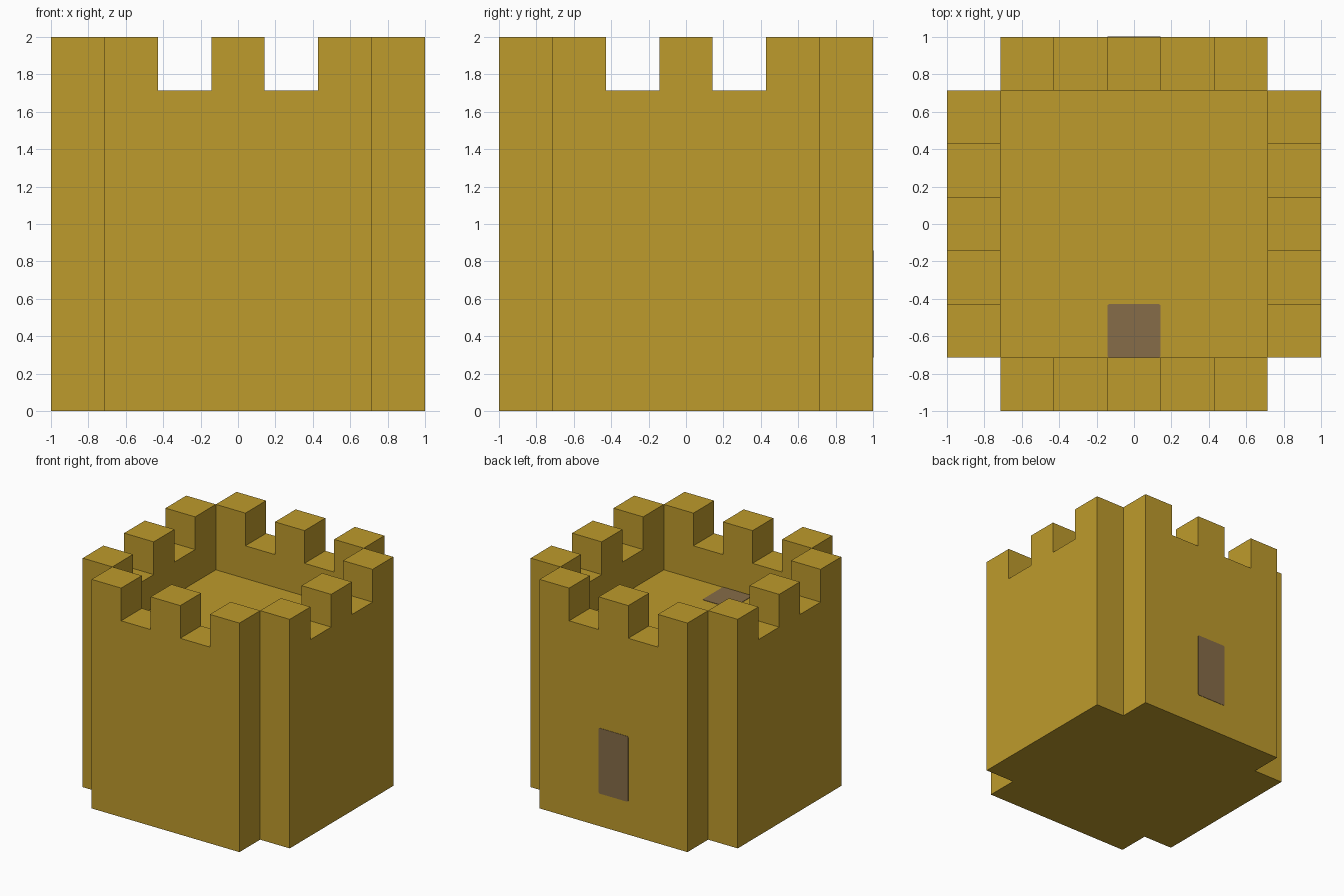
import bpy, bmesh
from mathutils import Matrix, Vector
from math import radians

cube = bpy.data.objects.get("Cube")
if cube:
    bpy.data.objects.remove(cube, do_unlink=True)

N = 7            # cells along each side
U = 2 / N        # cell size


def make_material(name, rgb):
    mat = bpy.data.materials.new(name)
    mat.use_nodes = True
    mat.diffuse_color = (*rgb, 1)
    mat.node_tree.nodes["Principled BSDF"].inputs["Base Color"].default_value = (*rgb, 1)
    return mat


def add_object(name, bm, mat):
    mesh = bpy.data.meshes.new(name)
    bm.to_mesh(mesh)
    bm.free()
    mesh.materials.append(mat)
    obj = bpy.data.objects.new(name, mesh)
    bpy.context.collection.objects.link(obj)
    return obj


def column_height(i, j):
    """Height in cells: open corners, crenellated walls, sunken floor."""
    last = N - 1
    on_x, on_y = i in (0, last), j in (0, last)
    if not (0 <= i <= last and 0 <= j <= last) or (on_x and on_y):
        return 0
    if on_x or on_y:
        along = j if on_x else i
        return N if along % 2 else N - 1   # merlons alternate with gaps
    return N - 2


def is_solid(i, j, k):
    return 0 <= k < column_height(i, j)


# Tower body: outer faces of every filled cell, merged into clean flat walls
def build_tower(mat):
    bm = bmesh.new()
    for i in range(N):
        for j in range(N):
            for k in range(column_height(i, j)):
                centre = Vector((i, j, k)) + Vector((0.5, 0.5, 0.5))
                for axis in range(3):
                    for sign in (-1, 1):
                        normal = Vector((0, 0, 0))
                        normal[axis] = sign
                        if is_solid(i + int(normal.x), j + int(normal.y), k + int(normal.z)):
                            continue
                        a = Vector((0, 0, 0))
                        a[(axis + 1) % 3] = 0.5
                        b = normal.cross(a)
                        mid = centre + normal / 2
                        corners = (mid - a - b, mid + a - b, mid + a + b, mid - a + b)
                        bm.faces.new([bm.verts.new(c * U - Vector((1, 1, 0))) for c in corners])
    bmesh.ops.remove_doubles(bm, verts=bm.verts, dist=0.001)
    bmesh.ops.dissolve_limit(bm, angle_limit=radians(1), verts=bm.verts, edges=bm.edges)
    return add_object("tower", bm, mat)


# Thin plate with slightly rounded corners, lying flat before rotation
def build_plate(name, width, length, location, rotation, mat):
    thick = 0.006
    bm = bmesh.new()
    bmesh.ops.create_cube(bm, size=1, matrix=Matrix.Diagonal((width, length, thick, 1)))
    upright = [e for e in bm.edges if abs(e.verts[0].co.z - e.verts[1].co.z) > thick / 2]
    bmesh.ops.bevel(bm, geom=upright, offset=0.012, segments=3, profile=0.5, affect='EDGES')
    obj = add_object(name, bm, mat)
    obj.location = location
    obj.rotation_euler = rotation
    return obj


gold = make_material("golden stone", (0.515, 0.328, 0.025))
brown = make_material("brown wood", (0.238, 0.15, 0.065))

build_tower(gold)

# Door in the back wall, one cell wide and two cells high
build_plate("back_door", U, 2 * U, (0, 1, 2 * U), (radians(-90), 0, 0), brown)

# Hatch in the sunken floor, against the front wall
build_plate("floor_hatch", U, U, (0, -2 * U, 5 * U), (0, 0, 0), brown)
